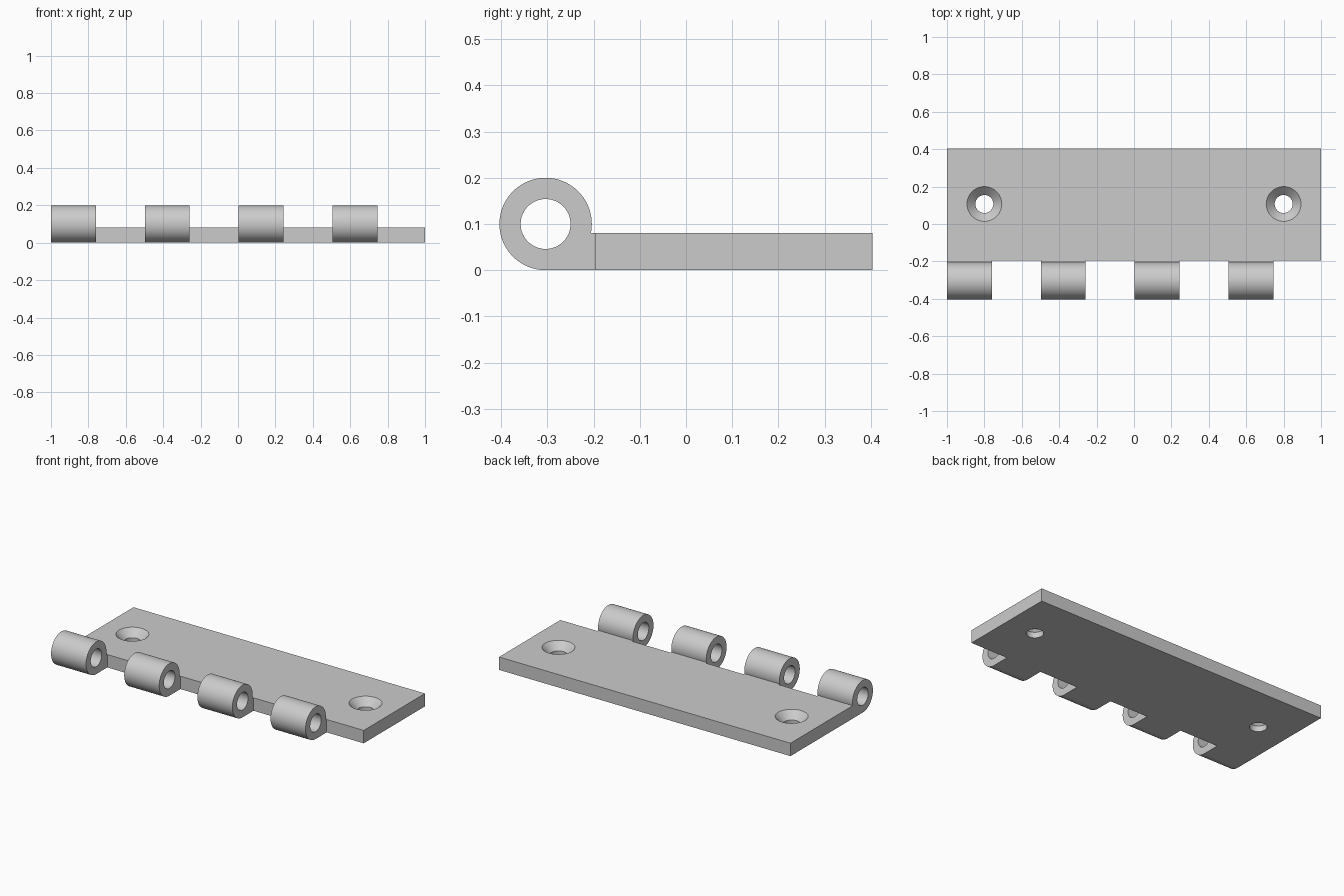
import bpy
import bmesh
from math import radians, cos, sin, asin
from mathutils import Matrix

if "Cube" in bpy.data.objects:
    bpy.data.objects.remove(bpy.data.objects["Cube"], do_unlink=True)

# Main dimensions
FRONT, BACK, THICK = -0.196, 0.404, 0.08
BARREL_Y, BARREL_R, BORE_R = -0.304, 0.1, 0.054
KNUCKLE_W, PITCH = 0.24, 0.502
HOLE_X, HOLE_Y, SINK_R, HOLE_R = 0.8, 0.107, 0.093, 0.048

steel = bpy.data.materials.new("light_grey_steel")
steel.use_nodes = True
grey = (0.6, 0.6, 0.6, 1)
steel.diffuse_color = grey
steel.node_tree.nodes["Principled BSDF"].inputs["Base Color"].default_value = grey


def make_object(name, bm):
    bmesh.ops.recalc_face_normals(bm, faces=bm.faces)
    mesh = bpy.data.meshes.new(name)
    bm.to_mesh(mesh)
    bm.free()
    mesh.materials.append(steel)
    obj = bpy.data.objects.new(name, mesh)
    bpy.context.collection.objects.link(obj)
    return obj


def extrude_x(name, profile, x0, x1):
    """Extrude a (y, z) outline along x."""
    bm = bmesh.new()
    face = bm.faces.new([bm.verts.new((x0, y, z)) for y, z in profile])
    out = bmesh.ops.extrude_face_region(bm, geom=[face])
    verts = [v for v in out["geom"] if isinstance(v, bmesh.types.BMVert)]
    bmesh.ops.translate(bm, verts=verts, vec=(x1 - x0, 0, 0))
    return make_object(name, bm)


def revolve_z(name, profile, location, steps=64):
    """Stack rings of (radius, z) into a closed round solid."""
    bm = bmesh.new()
    rings = []
    for r, z in profile:
        angles = [radians(360 * i / steps) for i in range(steps)]
        rings.append([bm.verts.new((r * cos(a), r * sin(a), z)) for a in angles])
    for low, high in zip(rings, rings[1:]):
        for i in range(steps):
            j = (i + 1) % steps
            bm.faces.new((low[i], low[j], high[j], high[i]))
    bm.faces.new(rings[0])
    bm.faces.new(rings[-1])
    bmesh.ops.transform(bm, matrix=Matrix.Translation(location), verts=bm.verts)
    return make_object(name, bm)


def combine(target, tool, operation):
    bpy.context.view_layer.objects.active = target
    mod = target.modifiers.new(operation.lower(), "BOOLEAN")
    mod.operation, mod.solver, mod.object = operation, "EXACT", tool
    bpy.ops.object.modifier_apply(modifier=mod.name)
    bpy.data.objects.remove(tool, do_unlink=True)


# Flat leaf plate
leaf = extrude_x("hinge_leaf", [(FRONT, 0), (BACK, 0), (BACK, THICK), (FRONT, THICK)], -1, 1)

# Rolled knuckles: round barrel running into a tangent foot that overlaps the plate
start, end = radians(270), asin((THICK - BARREL_R) / BARREL_R)
arc = [start + (end - start) * i / 72 for i in range(73)]
outline = [(BARREL_Y + BARREL_R * cos(a), BARREL_R + BARREL_R * sin(a)) for a in arc]
outline += [(FRONT + 0.05, THICK), (FRONT + 0.05, 0)]
for k in range(4):
    x = -1 + k * PITCH
    combine(leaf, extrude_x("knuckle", outline, x, x + KNUCKLE_W), "UNION")

# Pin bore through all knuckles
circle = [radians(360 * i / 64) for i in range(64)]
bore = [(BARREL_Y + BORE_R * cos(a), BARREL_R + BORE_R * sin(a)) for a in circle]
combine(leaf, extrude_x("pin_bore", bore, -1.1, 1.1), "DIFFERENCE")

# Countersunk screw holes
sink_z = THICK - (SINK_R - HOLE_R)
screw = [(HOLE_R, -0.05), (HOLE_R, sink_z), (SINK_R, THICK), (SINK_R, THICK + 0.05)]
for side in (-1, 1):
    combine(leaf, revolve_z("screw_hole", screw, (side * HOLE_X, HOLE_Y, 0)), "DIFFERENCE")

# Smooth the curved walls, keep the edges crisp
bpy.ops.object.select_all(action="DESELECT")
leaf.select_set(True)
bpy.context.view_layer.objects.active = leaf
bpy.ops.object.shade_smooth_by_angle(angle=radians(25))
